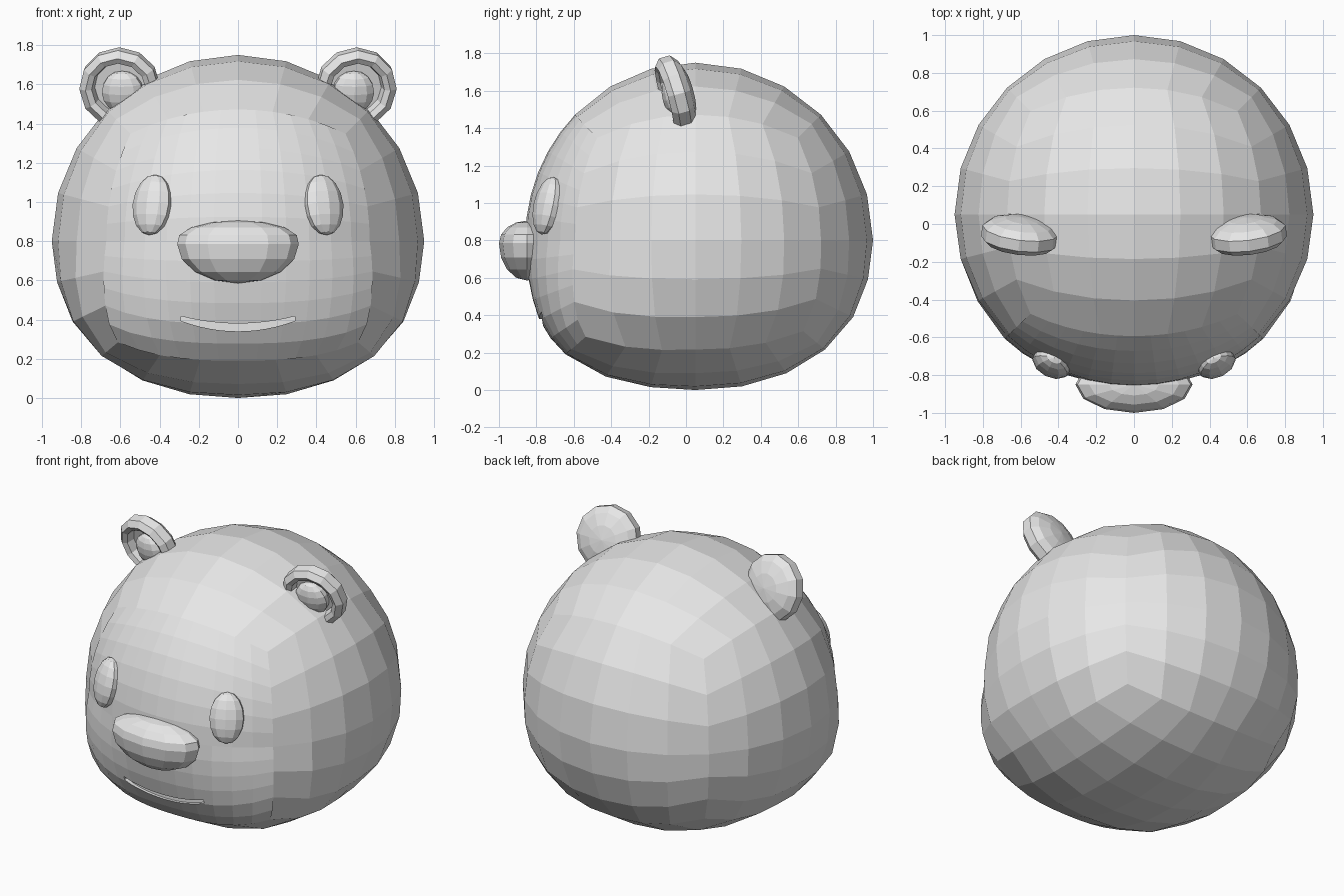
import bpy, bmesh, math
from mathutils import Vector, Matrix
from mathutils.bvhtree import BVHTree

cube = bpy.data.objects.get("Cube")
if cube:
    bpy.data.objects.remove(cube, do_unlink=True)

grey = bpy.data.materials.new("light_grey")
grey.use_nodes = True
grey.diffuse_color = (0.8, 0.8, 0.8, 1)
for node in grey.node_tree.nodes:
    if node.type == 'BSDF_PRINCIPLED':
        node.inputs["Base Color"].default_value = (0.8, 0.8, 0.8, 1)


def finish(bm, name, matrix=Matrix()):
    """Turn a bmesh into a flat-shaded object."""
    bmesh.ops.transform(bm, matrix=matrix, verts=bm.verts)
    bmesh.ops.recalc_face_normals(bm, faces=bm.faces)
    mesh = bpy.data.meshes.new(name)
    bm.to_mesh(mesh)
    bm.free()
    mesh.materials.append(grey)
    obj = bpy.data.objects.new(name, mesh)
    bpy.context.collection.objects.link(obj)
    return obj


def ball(segments, rings, size):
    bm = bmesh.new()
    bmesh.ops.create_uvsphere(bm, u_segments=segments, v_segments=rings, radius=1)
    bmesh.ops.scale(bm, vec=size, verts=bm.verts)
    return bm


def placed(location, tilt=0, yaw=0):
    return (Matrix.Translation(location) @ Matrix.Rotation(math.radians(yaw), 4, 'Z')
            @ Matrix.Rotation(math.radians(tilt), 4, 'X'))


def clamp(v):
    return max(0.0, min(1.0, v))


# Head: rounded cube grid, denser on the face, fuller at the jaw
head_bm = bmesh.new()
bmesh.ops.create_cube(head_bm, size=2)
bmesh.ops.subdivide_edges(head_bm, edges=head_bm.edges[:], cuts=5, use_grid_fill=True)
face_edges = [e for e in head_bm.edges if all(v.co.y < -0.99 for v in e.verts)]
bmesh.ops.subdivide_edges(head_bm, edges=face_edges, cuts=1, use_grid_fill=True)
for v in head_bm.verts:
    d = Vector([math.tan(c * math.pi / 4) for c in v.co]).normalized()
    below, front = clamp(-2 * d.z), clamp(-1.5 * d.y)
    p = 2 + below * (0.2 + 0.35 * front)
    d /= sum(abs(c) ** p for c in d) ** (1 / p)
    v.co = (d.x * 0.95,
            0.05 + d.y * (0.95 if d.y > 0 else 0.91),
            0.8 + d.z * (0.95 if d.z > 0 else 0.8))
surface = BVHTree.FromBMesh(head_bm)
head = finish(head_bm, "head")

# Mouth: curved slot following the face
slot = bmesh.new()
rings = []
STEPS = 12
for i in range(STEPS + 1):
    t = 2 * i / STEPS - 1
    x, z = 0.29 * t, 0.36 + 0.045 * t * t
    y = surface.ray_cast(Vector((x, -2, z)), Vector((0, 1, 0)))[0].y
    h = 0.02 - 0.008 * t * t
    rings.append([slot.verts.new((x, y + dy, z + dz))
                  for dy, dz in ((-0.06, -h), (-0.06, h), (0.03, h), (0.03, -h))])
for a, b in zip(rings, rings[1:]):
    for k in range(4):
        slot.faces.new((a[k], a[k - 1], b[k - 1], b[k]))
slot.faces.new(rings[0])
slot.faces.new(rings[-1])
cutter = finish(slot, "mouth_cutter")
cutter.hide_render = True
mod = head.modifiers.new("mouth", 'BOOLEAN')
mod.operation = 'DIFFERENCE'
mod.solver = 'EXACT'
mod.object = cutter
bpy.context.view_layer.objects.active = head
bpy.ops.object.modifier_apply(modifier=mod.name)
bpy.data.objects.remove(cutter, do_unlink=True)

# Nose: flattened above, tapering below
nose = ball(12, 8, (0.31, 0.15, 0.2))
for v in nose.verts:
    if v.co.z > 0:
        v.co.z *= 0.6
        v.co.x *= 1 + v.co.z
finish(nose, "nose", placed((0, -0.85, 0.785)))

# Eyes and ears on both sides
EAR_PROFILE = ((0, 0), (0.13, 0), (0.14, -0.05), (0.17, -0.065), (0.205, -0.035),
               (0.205, 0.025), (0.165, 0.06), (0.09, 0.085), (0, 0.095))
for side, label in ((1, "left"), (-1, "right")):
    finish(ball(10, 8, (0.108, 0.065, 0.158)), label + "_eye",
           placed((0.437 * side, -0.74, 0.985), tilt=-13, yaw=27 * side))

    ear = bmesh.new()
    points = [ear.verts.new((r, y, 0)) for r, y in EAR_PROFILE]
    edges = [ear.edges.new(pair) for pair in zip(points, points[1:])]
    bmesh.ops.spin(ear, geom=points + edges, cent=(0, 0, 0), axis=(0, 1, 0),
                   angle=math.tau, steps=12)
    bmesh.ops.remove_doubles(ear, verts=ear.verts, dist=0.001)
    pose = placed((0.602 * side, -0.055, 1.585), tilt=16, yaw=7 * side)
    finish(ear, label + "_ear", pose)
    finish(ball(10, 8, (0.11, 0.06, 0.11)), label + "_inner_ear",
           pose @ Matrix.Translation((-0.015 * side, -0.015, -0.02)))
